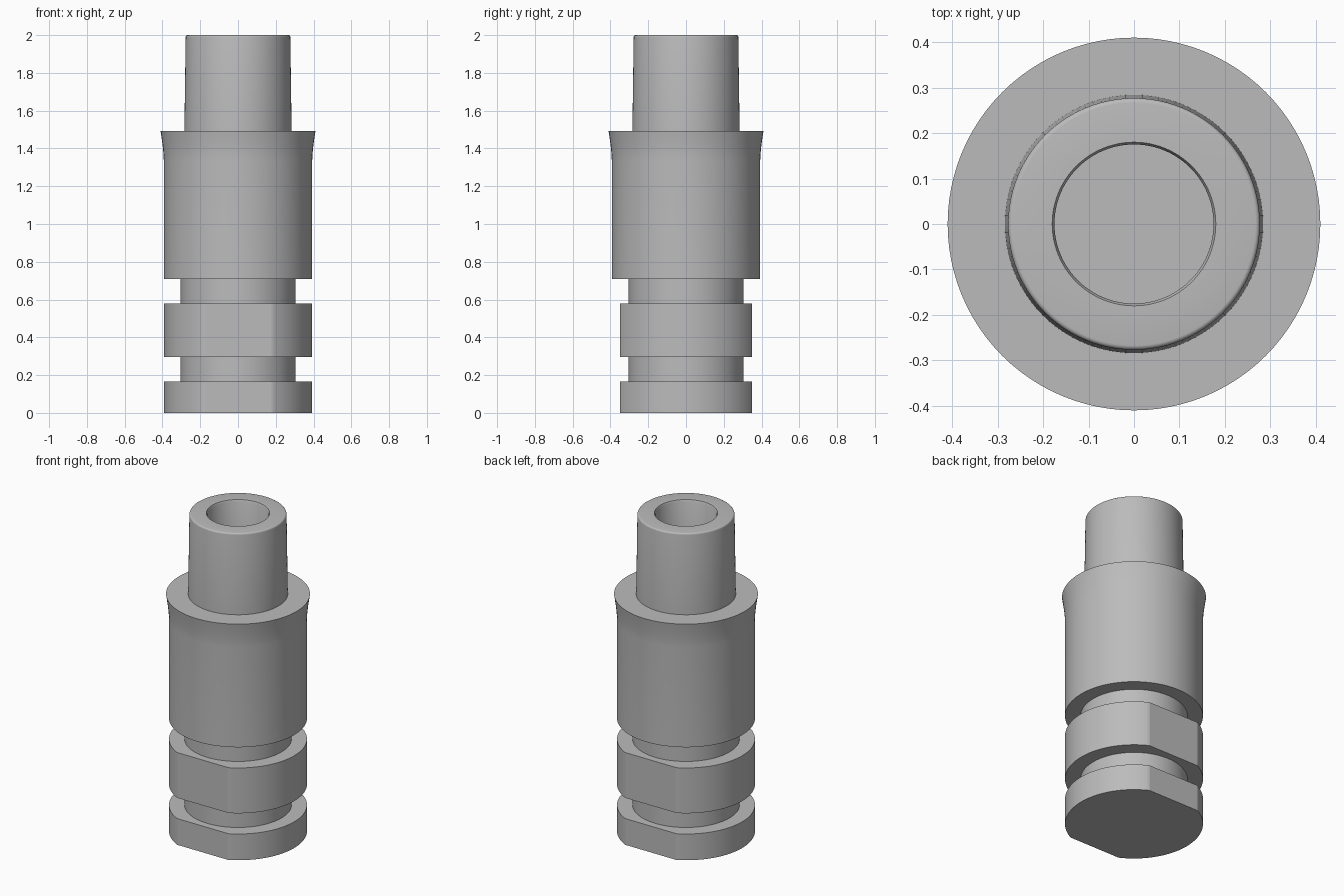
import bpy, bmesh, math
from mathutils import Vector

cube = bpy.data.objects.get("Cube")
if cube:
    bpy.data.objects.remove(cube)

SIDES = 96
grey = bpy.data.materials.new("plain_grey")
grey.use_nodes = True
colour = (0.5, 0.5, 0.5, 1)
grey.diffuse_color = colour
grey.node_tree.nodes["Principled BSDF"].inputs["Base Color"].default_value = colour


def lathe(name, profile, flat=None):
    """Spin a (radius, height) profile; optionally slice flats at y = +-flat."""
    bm = bmesh.new()
    verts = [bm.verts.new((r, 0, z)) for r, z in profile]
    edges = [bm.edges.new(pair) for pair in zip(verts, verts[1:])]
    bmesh.ops.spin(bm, geom=verts + edges, cent=(0, 0, 0), axis=(0, 0, 1),
                   angle=math.tau, steps=SIDES, use_merge=True)
    bmesh.ops.remove_doubles(bm, verts=bm.verts, dist=1e-5)
    if flat:
        for side in (-1, 1):
            cut = bmesh.ops.bisect_plane(
                bm, geom=bm.verts[:] + bm.edges[:] + bm.faces[:], dist=1e-6,
                plane_co=Vector((0, side * flat, 0)),
                plane_no=Vector((0, side, 0)), clear_outer=True)
            rim = [e for e in cut["geom_cut"] if isinstance(e, bmesh.types.BMEdge)]
            bmesh.ops.holes_fill(bm, edges=rim, sides=0)
    # Open shells join end to end, so orient by the profile direction
    bmesh.ops.recalc_face_normals(bm, faces=bm.faces)
    widest = max(bm.faces, key=lambda f: f.calc_center_median().xy.length)
    centre = widest.calc_center_median()
    if widest.normal.dot(Vector((centre.x, centre.y, 0))) < -1e-4:
        bmesh.ops.reverse_faces(bm, faces=bm.faces)
    mesh = bpy.data.meshes.new(name)
    bm.to_mesh(mesh)
    bm.free()
    mesh.materials.append(grey)
    obj = bpy.data.objects.new(name, mesh)
    bpy.context.collection.objects.link(obj)
    bpy.ops.object.select_all(action='DESELECT')
    obj.select_set(True)
    bpy.context.view_layer.objects.active = obj
    bpy.ops.object.shade_smooth_by_angle(angle=math.radians(30))
    return obj


BODY, NECK = 0.393, 0.305

# Grooved lower fitting with wrench flats on both collars
lathe("lower_fitting", [
    (0, 0), (BODY, 0), (BODY, 0.165), (NECK, 0.165), (NECK, 0.295),
    (BODY, 0.295), (BODY, 0.58), (NECK, 0.58), (NECK, 0.71)], flat=0.35)

# Main sleeve, flaring outward at its upper rim
flare = [(BODY + 0.017 * t ** 1.5, 1.34 + 0.152 * t)
         for t in (i / 6 for i in range(7))]
lathe("outer_sleeve", [(NECK, 0.71), (BODY, 0.71)] + flare + [(0.284, 1.492)])

# Slightly tapered nozzle with a rounded lip and blind bore
lip = [(0.267 + 0.01 * math.cos(a), 1.99 + 0.01 * math.sin(a))
       for a in (i * math.pi / 8 for i in range(5))]
lathe("nozzle", [(0.284, 1.492)] + lip + [
    (0.18, 2), (0.175, 1.99), (0.175, 1.492), (0, 1.492)])
